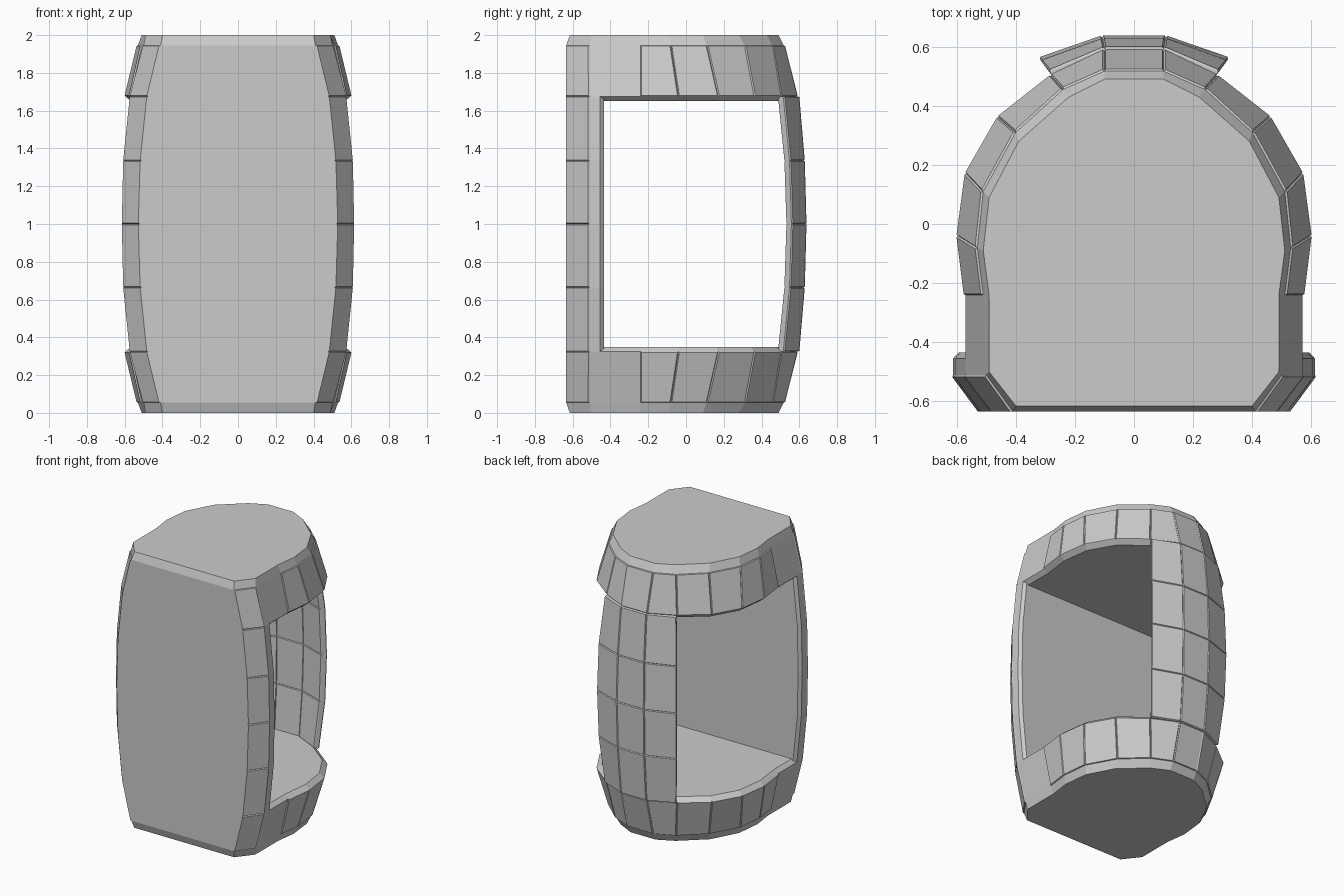
import bpy, bmesh

if "Cube" in bpy.data.objects:
    bpy.data.objects.remove(bpy.data.objects["Cube"])


def loft(name, rings, panel_sides, panel_bands):
    """Loft mirrored half sections (z, [(x, y)...]) and raise the chosen faces as panels."""
    bm = bmesh.new()
    loops = []
    for z, half in rings:
        full = half + [(-x, y) for x, y in reversed(half)]
        loops.append([bm.verts.new((x, y, z)) for x, y in full])
    n = len(loops[0])
    panels = []
    for b in range(len(loops) - 1):
        lo, hi = loops[b], loops[b + 1]
        for i in range(n):
            j = (i + 1) % n
            f = bm.faces.new((lo[i], lo[j], hi[j], hi[i]))
            if i in panel_sides and b in panel_bands:
                panels.append(f)
    bm.faces.new(loops[0])
    bm.faces.new(loops[-1])
    bmesh.ops.recalc_face_normals(bm, faces=bm.faces[:])
    # raised tiles leave thin grooves between them
    bmesh.ops.inset_individual(bm, faces=panels, thickness=0.006, depth=0.007)
    me = bpy.data.meshes.new(name)
    bm.to_mesh(me)
    bm.free()
    ob = bpy.data.objects.new(name, me)
    bpy.context.collection.objects.link(ob)
    return ob


# Floor and roof blocks: half plans from the front corner round to the back
end_plan = [(.40, -.615), (.49, -.50), (.49, -.24), (.51, -.09),
            (.49, .09), (.39, .28), (.22, .43), (.10, .49)]
low_plan = [(.41, -.634), (.50, -.51), (.51, -.24), (.53, -.08),
            (.51, .11), (.40, .31), (.24, .455), (.10, .517)]
rim_plan = [(.475, -.634), (.57, -.51), (.57, -.24), (.595, -.04),
            (.567, .17), (.458, .36), (.28, .50), (.10, .585)]
lip_plan = [(x * .95, y * .95) for x, y in rim_plan]
levels = [(0, end_plan), (.055, low_plan), (.325, rim_plan), (.35, lip_plan)]
tiles = {0, 2, 3, 4, 5, 6, 7, 8, 9, 10, 11, 12, 14}
loft("floor_block", levels, tiles, {1})
loft("roof_block", [(2 - z, p) for z, p in levels], tiles, {1})

# Flat front wall with bulging tiled corners and a chamfered inner edge
row_z = (.325, .665, 1.0, 1.335, 1.675)
front = []
for z, xa, xb in zip(row_z, (.475, .51, .52, .51, .475), (.57, .605, .612, .605, .57)):
    front.append((z, [(xa, -.634), (xb, -.51), (xb, -.455), (xb - .018, -.435)]))
loft("front_wall", front, {0, 6}, {0, 1, 2, 3})

# Curved back wall: three columns by four rows of tiles, inside and out
sections = {
    0: [(.10, .565), (.27, .492), (.285, .515), (.10, .593)],
    1: [(.105, .594), (.292, .526), (.312, .548), (.105, .622)],
    2: [(.108, .604), (.298, .537), (.318, .558), (.108, .631)],
}
back = [(z, sections[k]) for z, k in zip(row_z, (0, 1, 2, 1, 0))]
loft("back_wall", back, {0, 2, 3, 4, 6, 7}, {0, 1, 2, 3})
